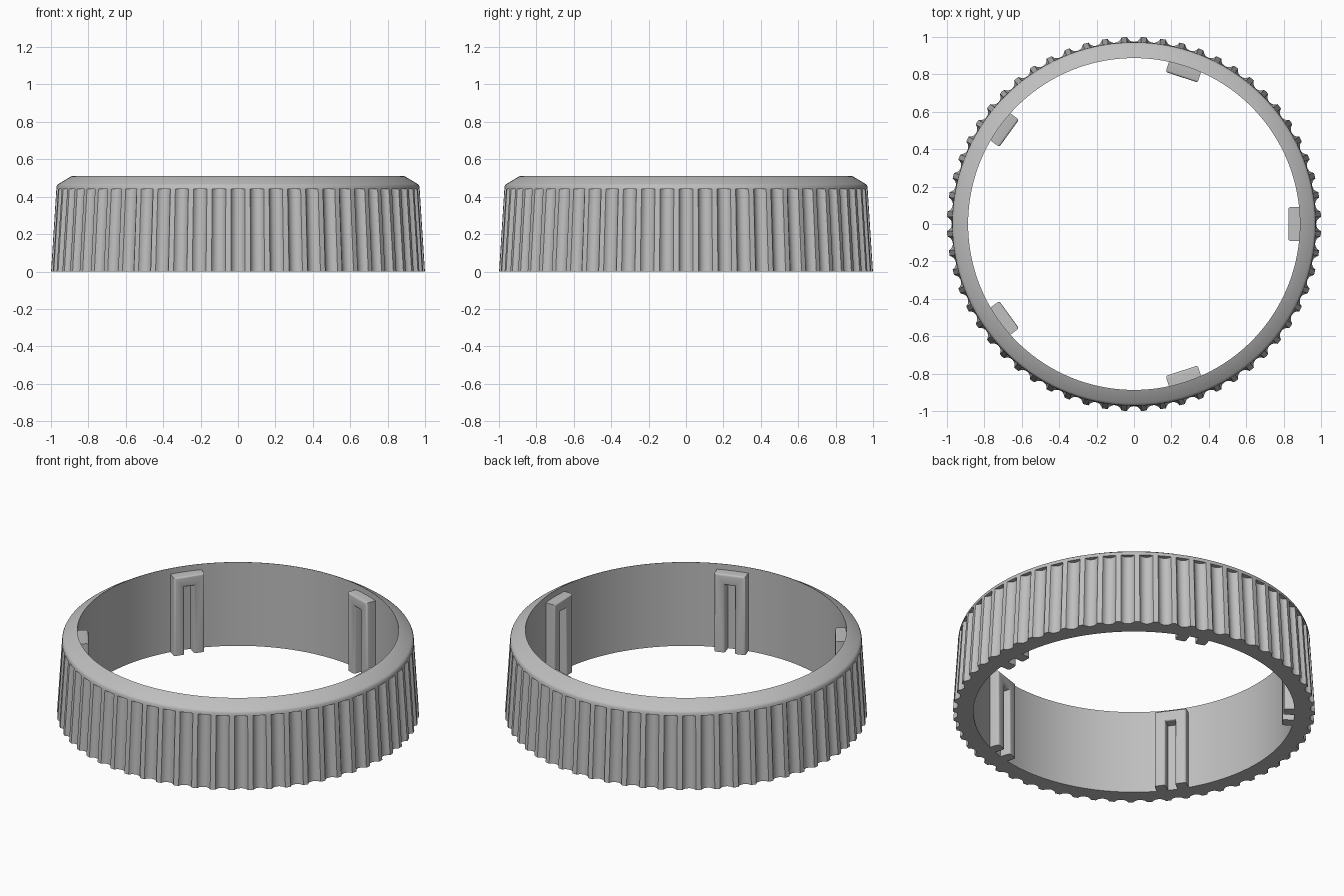
import bpy, bmesh, math
from mathutils import Matrix

cube = bpy.data.objects.get("Cube")
if cube:
    bpy.data.objects.remove(cube, do_unlink=True)

grey = bpy.data.materials.new("plain grey")
grey.use_nodes = True
COLOUR = (0.52, 0.52, 0.52, 1)
grey.diffuse_color = COLOUR
grey.node_tree.nodes["Principled BSDF"].inputs["Base Color"].default_value = COLOUR

RIBS, CLIPS = 60, 5
HEIGHT, GROOVE_TOP = 0.51, 0.44
INNER = 0.887


def finish(name, bm, angle):
    bmesh.ops.recalc_face_normals(bm, faces=bm.faces)
    mesh = bpy.data.meshes.new(name)
    bm.to_mesh(mesh)
    bm.free()
    mesh.materials.append(grey)
    obj = bpy.data.objects.new(name, mesh)
    bpy.context.collection.objects.link(obj)
    bpy.ops.object.select_all(action='DESELECT')
    obj.select_set(True)
    bpy.context.view_layer.objects.active = obj
    bpy.ops.object.shade_smooth_by_angle(angle=math.radians(angle))
    return obj


# Angular stations over one pitch: (fraction of pitch, groove depth)
stations = [(-0.5, 0)]
half, depth, steps = 0.36, 0.027, 10
for i in range(steps + 1):
    t = -1 + 2 * i / steps
    stations.append((t * half, depth * math.sqrt(1 - t * t * 0.9) - depth * math.sqrt(0.1)
                     if abs(t) < 1 else 0))
pitch = 2 * math.pi / RIBS
columns = [((k + f) * pitch, d) for k in range(RIBS) for f, d in stations]

# Closed wall section: (radius, height, is grooved)
section = [(1.0, 0, True), (0.972, GROOVE_TOP, True), (0.972, GROOVE_TOP, False),
           (0.97, 0.455, False), (0.966, 0.463, False), (0.958, 0.469, False),
           (0.893, 0.508, False), (INNER, HEIGHT, False), (INNER, 0, False)]

# Grooved ring
bm = bmesh.new()
rows = []
for radius, z, grooved in section:
    row = []
    for angle, d in columns:
        r = radius - (d * 1.4 if grooved else 0)
        row.append(bm.verts.new((r * math.cos(angle), r * math.sin(angle), z)))
    rows.append(row)
count = len(columns)
for a, b in zip(rows, rows[1:] + rows[:1]):
    for i in range(count):
        j = (i + 1) % count
        bm.faces.new((a[i], a[j], b[j], b[i]))
bmesh.ops.remove_doubles(bm, verts=bm.verts, dist=0.00001)
finish("grooved_ring", bm, 28)

# Inner clips: an upside-down U on the wall, repeated around the ring
W, SLOT, TOP, SLOT_TOP = 0.09, 0.028, 0.475, 0.41
outline = [(-W, 0), (-SLOT, 0), (-SLOT, SLOT_TOP), (SLOT, SLOT_TOP),
           (SLOT, 0), (W, 0), (W, TOP), (-W, TOP)]
for n in range(CLIPS):
    bm = bmesh.new()
    face = bm.faces.new([bm.verts.new((0.825, y, z)) for y, z in outline])
    back = bmesh.ops.extrude_face_region(bm, geom=[face])["geom"]
    bmesh.ops.translate(bm, vec=(0.07, 0, 0),
                        verts=[v for v in back if isinstance(v, bmesh.types.BMVert)])
    bm.normal_update()
    # Soften the edges of the exposed face
    front = [e for e in bm.edges if all(v.co.x < 0.83 for v in e.verts)
             and max(v.co.z for v in e.verts) > 0.01]
    bmesh.ops.bevel(bm, geom=front, offset=0.012, segments=3, profile=0.5, affect='EDGES')
    bmesh.ops.rotate(bm, verts=bm.verts, cent=(0, 0, 0),
                     matrix=Matrix.Rotation(n * 2 * math.pi / CLIPS, 3, 'Z'))
    finish(f"inner_clip_{n + 1}", bm, 35)
